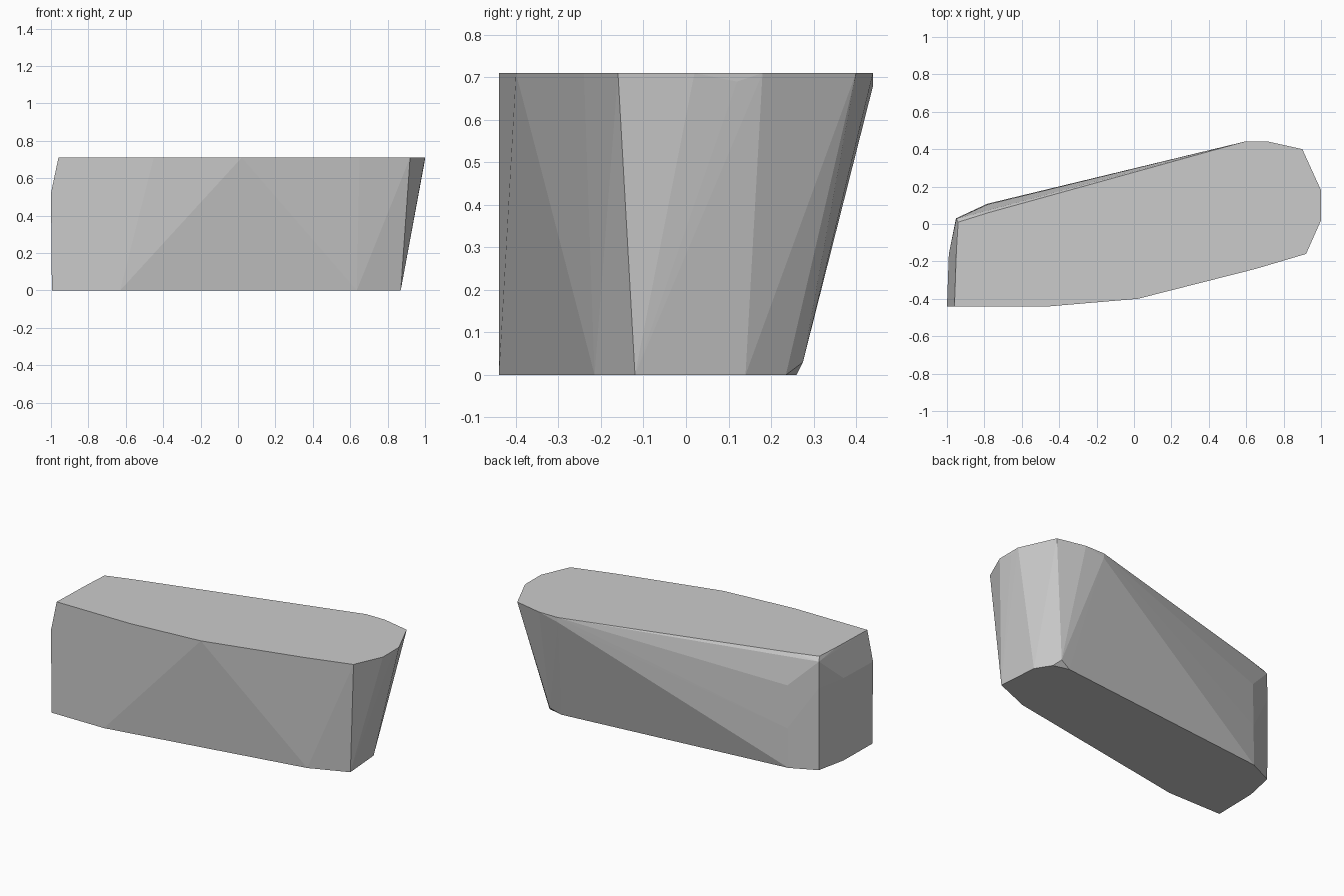
import bpy
import bmesh

if "Cube" in bpy.data.objects:
    bpy.data.objects.remove(bpy.data.objects["Cube"])

# Horizontal outlines of the block, as (x, y) corners
TOP = [(-0.96, -0.44), (-0.45, -0.44), (0.02, -0.40), (0.65, -0.24), (0.92, -0.16),
       (1.0, 0.02), (1.0, 0.18), (0.90, 0.40), (0.72, 0.44), (0.59, 0.44),
       (-0.78, 0.06), (-0.94, 0.01), (-0.95, -0.15)]
BOTTOM = [(-0.995, -0.44), (-0.63, -0.44), (0.635, -0.215), (0.87, -0.12), (0.85, 0.14),
          (0.79, 0.235), (0.69, 0.26), (-0.79, 0.105), (-0.95, 0.03), (-0.99, -0.16)]

# Extra corners: rounded left end, chamfered upper back edge, right end
EXTRA = [(-1.0, -0.44, 0.52), (-0.99, -0.16, 0.52), (-0.952, 0.03, 0.52), (-0.95, 0.028, 0.685),
         (-0.785, 0.108, 0.25), (-0.782, 0.105, 0.52), (0.59, 0.44, 0.68),
         (0.76, 0.275, 0.03), (0.998, 0.12, 0.69)]

grey = bpy.data.materials.new("stone_grey")
grey.diffuse_color = (0.6, 0.6, 0.6, 1)
grey.use_nodes = True
grey.node_tree.nodes["Principled BSDF"].inputs["Base Color"].default_value = grey.diffuse_color

# Faceted convex block stretched over all the corners
bm = bmesh.new()
for x, y in TOP:
    bm.verts.new((x, y, 0.71))
for x, y in BOTTOM:
    bm.verts.new((x, y, 0.0))
for point in EXTRA:
    bm.verts.new(point)
hull = bmesh.ops.convex_hull(bm, input=bm.verts[:])
loose = [v for v in bm.verts if not v.link_faces]
bmesh.ops.delete(bm, geom=loose, context='VERTS')
bmesh.ops.dissolve_limit(bm, angle_limit=0.005, verts=bm.verts[:], edges=bm.edges[:])
bmesh.ops.recalc_face_normals(bm, faces=bm.faces[:])

mesh = bpy.data.meshes.new("stone_block")
bm.to_mesh(mesh)
bm.free()
mesh.materials.append(grey)
block = bpy.data.objects.new("stone_block", mesh)
bpy.context.collection.objects.link(block)
